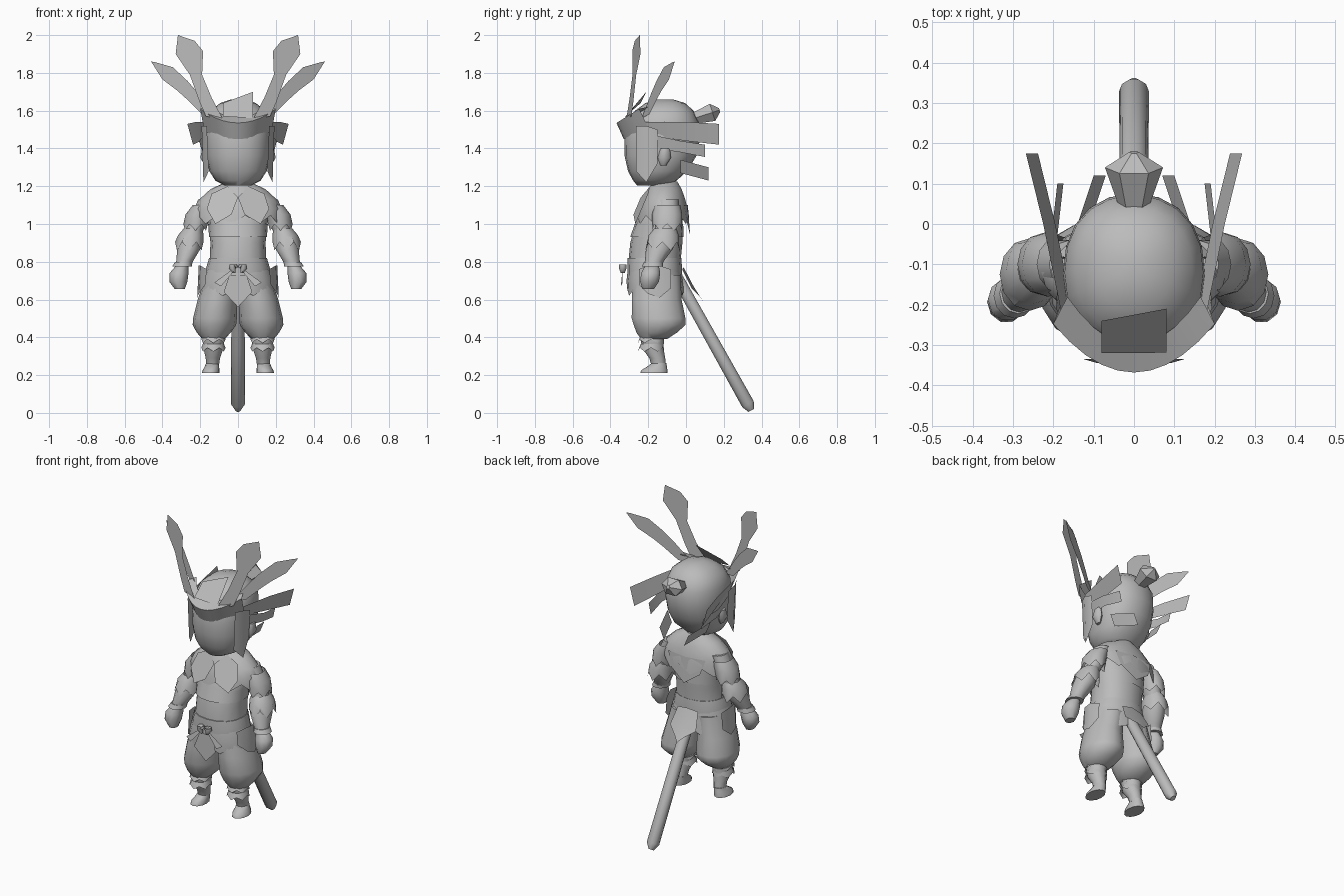
import bpy, bmesh, math

GREY = bpy.data.materials.new("plain_grey")
GREY.diffuse_color = (0.5, 0.5, 0.5, 1)


def make(name, verts, faces, loc=(0, 0, 0), tilt=0.0, angle=50):
    """Mesh object with consistent normals and angle-limited smoothing."""
    bm = bmesh.new()
    vs = [bm.verts.new(v) for v in verts]
    for f in faces:
        bm.faces.new([vs[i] for i in f])
    bmesh.ops.recalc_face_normals(bm, faces=bm.faces[:])
    me = bpy.data.meshes.new(name)
    bm.to_mesh(me)
    bm.free()
    me.materials.append(GREY)
    ob = bpy.data.objects.new(name, me)
    bpy.context.collection.objects.link(ob)
    ob.location = loc
    ob.rotation_euler.x = tilt
    bpy.ops.object.select_all(action='DESELECT')
    ob.select_set(True)
    bpy.context.view_layer.objects.active = ob
    bpy.ops.object.shade_smooth_by_angle(angle=math.radians(angle))
    return ob


def loft(name, rings, n=14, side=1, power=1.0, zig=0.0, caps=True, **kw):
    """Stack of elliptical rings (x, y, z, rx, ry); zig makes the last ring jagged."""
    verts, faces = [], []
    for r, (x, y, z, rx, ry) in enumerate(rings):
        for i in range(n):
            a = 2 * math.pi * i / n
            c, s = math.cos(a), math.sin(a)
            px = math.copysign(abs(c) ** power, c) * rx
            py = math.copysign(abs(s) ** power, s) * ry
            drop = zig * (i % 2) if r == len(rings) - 1 else 0
            verts.append((side * (x + px), y + py, z - drop))
    for r in range(len(rings) - 1):
        for i in range(n):
            j = (i + 1) % n
            faces.append((r * n + i, r * n + j, (r + 1) * n + j, (r + 1) * n + i))
    if caps:
        faces += [tuple(range(n)), tuple(range((len(rings) - 1) * n, len(rings) * n))]
    return make(name, verts, faces, **kw)


def strip(name, rows, side=1):
    """Sheet through equal-length rows of points."""
    n = len(rows[0])
    verts = [(side * x, y, z) for row in rows for x, y, z in row]
    faces = [(r * n + i, r * n + i + 1, (r + 1) * n + i + 1, (r + 1) * n + i)
             for r in range(len(rows) - 1) for i in range(n - 1)]
    return make(name, verts, faces)


def plate(name, pts, side=1):
    return make(name, [(side * x, y, z) for x, y, z in pts], [tuple(range(len(pts)))])


def ribbon(name, pts, side, lean=0.0):
    """Upright band given as (x, y, top, bottom)."""
    strip(name, [[(x, y, t) for x, y, t, b in pts],
                 [(x - lean, y, b) for x, y, t, b in pts]], side)


# head, neck and hair bun
loft("head", [(0, -.17, 1.205, .07, .09), (0, -.165, 1.23, .12, .115),
              (0, -.15, 1.28, .152, .157), (0, -.135, 1.36, .17, .19),
              (0, -.125, 1.45, .176, .2), (0, -.12, 1.54, .172, .19),
              (0, -.115, 1.6, .145, .155), (0, -.11, 1.64, .095, .105),
              (0, -.11, 1.66, .035, .04)], 20, power=.9)
loft("neck", [(0, -.11, 1.14, .06, .065), (0, -.12, 1.25, .055, .06)])
loft("hair_bun", [(0, 0, 0, .038, .035), (0, 0, .1, .072, .055), (0, 0, .14, .012, .012)],
     6, loc=(0, .045, 1.56), tilt=math.radians(-72), angle=35)
plate("hair_tuft", [(-.08, -.32, 1.57), (.08, -.32, 1.56), (.08, -.21, 1.7), (-.08, -.24, 1.64)])

# flared helmet brow
ts = [i / 5 - 1 for i in range(11)]
strip("helmet_brow", [[(.165 * t, -.3 + .12 * t * t, 1.565 + .06 * t * t) for t in ts],
                      [(.2 * t, -.368 + .12 * t * t, 1.535 + .075 * t * t) for t in ts],
                      [(.178 * t, -.33 + .14 * t * t, 1.45 + .04 * t * t) for t in ts]])

# crest blades: pairs of (outer x, z, inner x, z)
INNER = [(.17, 1.57, .08, 1.555), (.205, 1.65, .14, 1.67), (.255, 1.79, .19, 1.79),
         (.33, 1.9, .185, 1.915), (.318, 2.0, .23, 1.97)]
OUTER = [(.19, 1.58, .11, 1.56), (.27, 1.66, .21, 1.69), (.32, 1.705, .265, 1.755),
         (.4, 1.765, .345, 1.83), (.46, 1.86, .44, 1.857)]

for s, word in ((-1, "left"), (1, "right")):
    strip(f"inner_crest_{word}", [[(a, -.34 + .3 * a, b), (c, -.34 + .3 * c, d)]
                                  for a, b, c, d in INNER], s)
    strip(f"outer_crest_{word}", [[(a, -.29 + .5 * a, b), (c, -.29 + .5 * c, d)]
                                  for a, b, c, d in OUTER], s)
    # bands and locks around the head
    ribbon(f"upper_band_{word}", [(.18, -.22, 1.54, 1.47), (.225, 0, 1.54, 1.44),
                                  (.268, .175, 1.53, 1.42)], s, .03)
    ribbon(f"middle_band_{word}", [(.18, -.17, 1.47, 1.4), (.205, -.03, 1.44, 1.38),
                                   (.19, .1, 1.42, 1.355)], s, .015)
    ribbon(f"lower_band_{word}", [(.15, -.03, 1.34, 1.27), (.1, .12, 1.3, 1.23)], s, .03)
    ribbon(f"side_lock_{word}", [(.165, -.265, 1.52, 1.28), (.193, -.21, 1.52, 1.22),
                                 (.19, -.15, 1.5, 1.32)], s, .01)
    loft(f"ear_{word}", [(.165, -.12, 1.31, .01, .015), (.175, -.115, 1.35, .025, .035),
                         (.175, -.11, 1.4, .015, .025)], 8, s)

    # arm with shoulder guard, elbow guard, bracer and fist
    loft(f"upper_arm_{word}", [(.16, -.1, 1.13, .05, .06), (.2, -.1, 1.04, .053, .06),
                               (.235, -.11, .96, .048, .055), (.25, -.125, .9, .045, .055)], 12, s)
    loft(f"shoulder_guard_{word}", [(.185, -.1, 1.1, .055, .07), (.212, -.1, 1.05, .066, .08),
                                    (.225, -.1, 1.0, .064, .078)], 12, s, zig=.035, caps=False)
    loft(f"elbow_guard_{word}", [(.238, -.11, .975, .05, .06), (.25, -.118, .94, .068, .08),
                                 (.258, -.125, .905, .075, .09)], 12, s, zig=.045, caps=False)
    loft(f"forearm_{word}", [(.25, -.12, .93, .058, .068), (.26, -.14, .87, .062, .072),
                             (.28, -.165, .81, .046, .052), (.293, -.178, .775, .04, .045)], 12, s)
    loft(f"wrist_cuff_{word}", [(.287, -.172, .8, .046, .05), (.296, -.178, .775, .052, .056)], 12, s)
    loft(f"fist_{word}", [(.295, -.18, .78, .033, .038), (.312, -.187, .74, .05, .053),
                          (.316, -.193, .695, .048, .052), (.308, -.2, .655, .026, .032)], 10, s)

    # collar lapel
    plate(f"lapel_{word}", [(.055, -.19, 1.2), (0, -.24, 1.14), (.035, -.278, 1.05),
                            (.12, -.268, 1.0), (.165, -.235, 1.08), (.14, -.2, 1.16)], s)

    # baggy trousers, shin, shin wraps and boot
    loft(f"trouser_leg_{word}", [(.085, -.155, .73, .085, .13), (.108, -.155, .6, .105, .135),
                                 (.122, -.145, .5, .116, .146), (.125, -.14, .465, .115, .14),
                                 (.128, -.155, .425, .09, .11), (.13, -.17, .39, .058, .07)], 14, s)
    loft(f"shin_{word}", [(.13, -.175, .45, .056, .062), (.13, -.18, .4, .058, .064),
                          (.13, -.175, .34, .052, .056), (.133, -.152, .29, .038, .042),
                          (.135, -.145, .25, .034, .038)], 12, s)
    for k, z in enumerate((.41, .365)):
        loft(f"shin_wrap_{k + 1}_{word}", [(.13, -.18, z, .056, .06), (.13, -.185, z - .02, .064, .07)],
             12, s, zig=.02, caps=False)
    loft(f"boot_{word}", [(.135, -.142, .265, .034, .038), (.138, -.153, .245, .038, .052),
                          (.143, -.168, .225, .045, .07), (.145, -.17, .21, .046, .072)], 12, s)

    # hip guard and sash tail
    ribbon(f"hip_guard_{word}", [(.165, -.25, .76, .68), (.2, -.2, .78, .63),
                                 (.208, -.14, .78, .61), (.19, -.08, .76, .66)], s, -.008)
    plate(f"sash_tail_{word}", [(.015, -.335, .77), (.03, -.335, .74), (.09, -.345, .67),
                                (.125, -.335, .69)], s)
    loft(f"knot_loop_{word}", [(.01, -.335, .77, .008, .015), (.025, -.335, .785, .02, .02),
                               (.03, -.335, .765, .018, .02), (.02, -.335, .74, .008, .01)], 8, s)

# torso, waist sash and hip skirt
loft("torso", [(0, -.165, .7, .165, .14), (0, -.167, .8, .15, .138), (0, -.157, .9, .146, .138),
               (0, -.143, 1.0, .155, .125), (0, -.125, 1.1, .16, .1), (0, -.11, 1.19, .07, .065)],
     16, power=.9)
loft("chest_wrap", [(0, -.143, 1.0, .158, .128), (0, -.154, .93, .153, .142)], 16, power=.9, caps=False)
loft("waist_sash", [(0, -.167, .82, .153, .142), (0, -.166, .77, .168, .145),
                    (0, -.166, .74, .172, .145)], 16, power=.9)
loft("hip_skirt", [(0, -.166, .76, .17, .142), (0, -.165, .7, .188, .15),
                   (0, -.16, .66, .198, .152)], 16, power=.9, zig=.04, caps=False)

# jagged shoulder cape, hanging lower at the back
loft("shoulder_cape", [(0, -.11, 1.225, .058, .065), (0, -.112, 1.185, .145, .09),
                       (0, -.117, 1.13, .205, .115), (0, -.12, 1.08, .23, .13),
                       (0, -.122, 1.045, .225, .14)], 18, zig=.045, caps=False)
strip("back_drape", [[(-.13, -.01, 1.1), (0, .01, 1.1), (.13, -.01, 1.1)],
                     [(-.1, .005, 1.01), (0, .022, .94), (.1, .005, 1.01)]])

# front and back cloth panels
plate("front_panel", [(-.045, -.318, .73), (.045, -.318, .73), (.075, -.33, .64),
                      (.0, -.32, .56), (-.075, -.33, .64)])
strip("back_panel", [[(-.07, -.02, .76), (0, -.012, .77), (.07, -.02, .76)],
                     [(-.09, .03, .66), (0, .04, .67), (.09, .03, .66)],
                     [(-.03, .07, .62), (0, .09, .59), (.03, .07, .62)]])

# long scabbard slanting down behind
loft("scabbard", [(0, 0, .04, .028, .026), (0, 0, 0, .034, .032), (0, 0, -.4, .036, .034),
                  (0, 0, -.755, .037, .036), (0, 0, -.792, .014, .018)],
     10, loc=(0, -.04, .705), tilt=math.radians(29.2))
